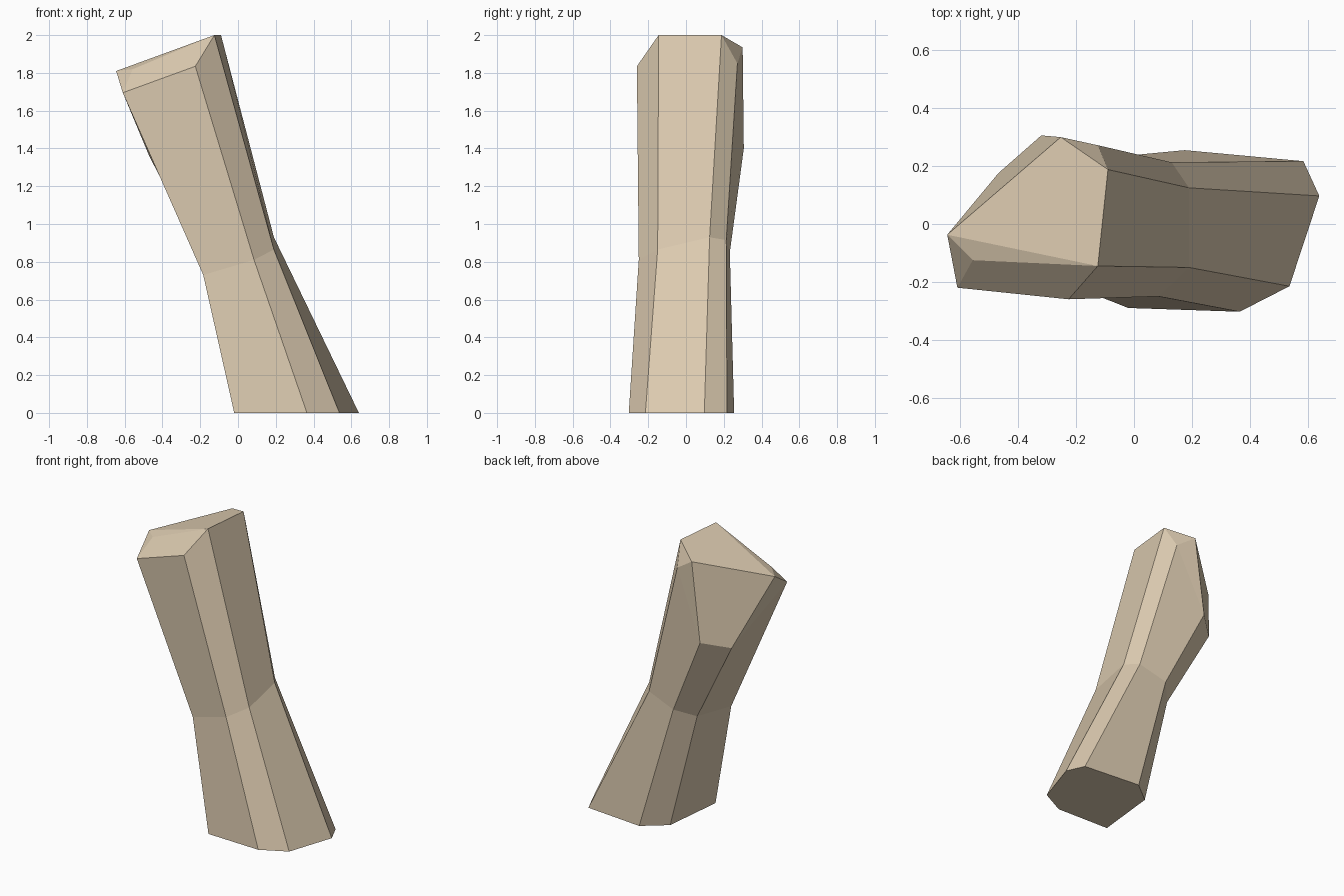
import bpy, bmesh

if "Cube" in bpy.data.objects:
    bpy.data.objects.remove(bpy.data.objects["Cube"])

# Seven-sided rings of the leaning stone, matching corners listed in the same order
foot = [(.64, .097, 0), (.585, .217, 0), (.175, .255, 0), (.025, .135, 0),
        (-.02, -.29, 0), (.365, -.303, 0), (.537, -.215, 0)]
waist = [(.19, .125, .93), (.13, .213, .915), (-.066, .232, .85), (-.17, .122, .79),
         (-.184, -.225, .73), (.085, -.25, .81), (.19, -.15, .865)]
shoulder = [(-.09, .188, 2), (-.125, .272, 1.85), (-.32, .306, 1.40), (-.468, .176, 1.355),
            (-.61, -.22, 1.695), (-.226, -.26, 1.835), (-.125, -.145, 2)]
# Extra corners of the chipped top: back, left tip, front left
chips = [(-.253, .30, 1.935), (-.645, -.037, 1.81), (-.557, -.125, 1.82)]

bm = bmesh.new()
rings = [[bm.verts.new(p) for p in ring] for ring in (foot, waist, shoulder)]
back, tip, front = [bm.verts.new(p) for p in chips]

# Sides
for low, high in zip(rings, rings[1:]):
    for i in range(7):
        j = (i + 1) % 7
        bm.faces.new((low[i], low[j], high[j], high[i]))

# Base and chipped top
bm.faces.new(rings[0][::-1])
a, b, c, d, e, f, g = rings[2]
for face in ((a, b, back), (b, c, back), (back, c, d, tip), (tip, d, e),
             (tip, e, front), (front, e, f, g), (tip, front, g), (tip, g, a, back)):
    bm.faces.new(face)
bmesh.ops.recalc_face_normals(bm, faces=bm.faces)

mesh = bpy.data.meshes.new("leaning_stone")
bm.to_mesh(mesh)
bm.free()
stone = bpy.data.objects.new("leaning_stone", mesh)
bpy.context.collection.objects.link(stone)

# Colour
tan = bpy.data.materials.new("tan stone")
tan.diffuse_color = (.71, .59, .43, 1)
tan.use_nodes = True
tan.node_tree.nodes["Principled BSDF"].inputs["Base Color"].default_value = tan.diffuse_color
mesh.materials.append(tan)
